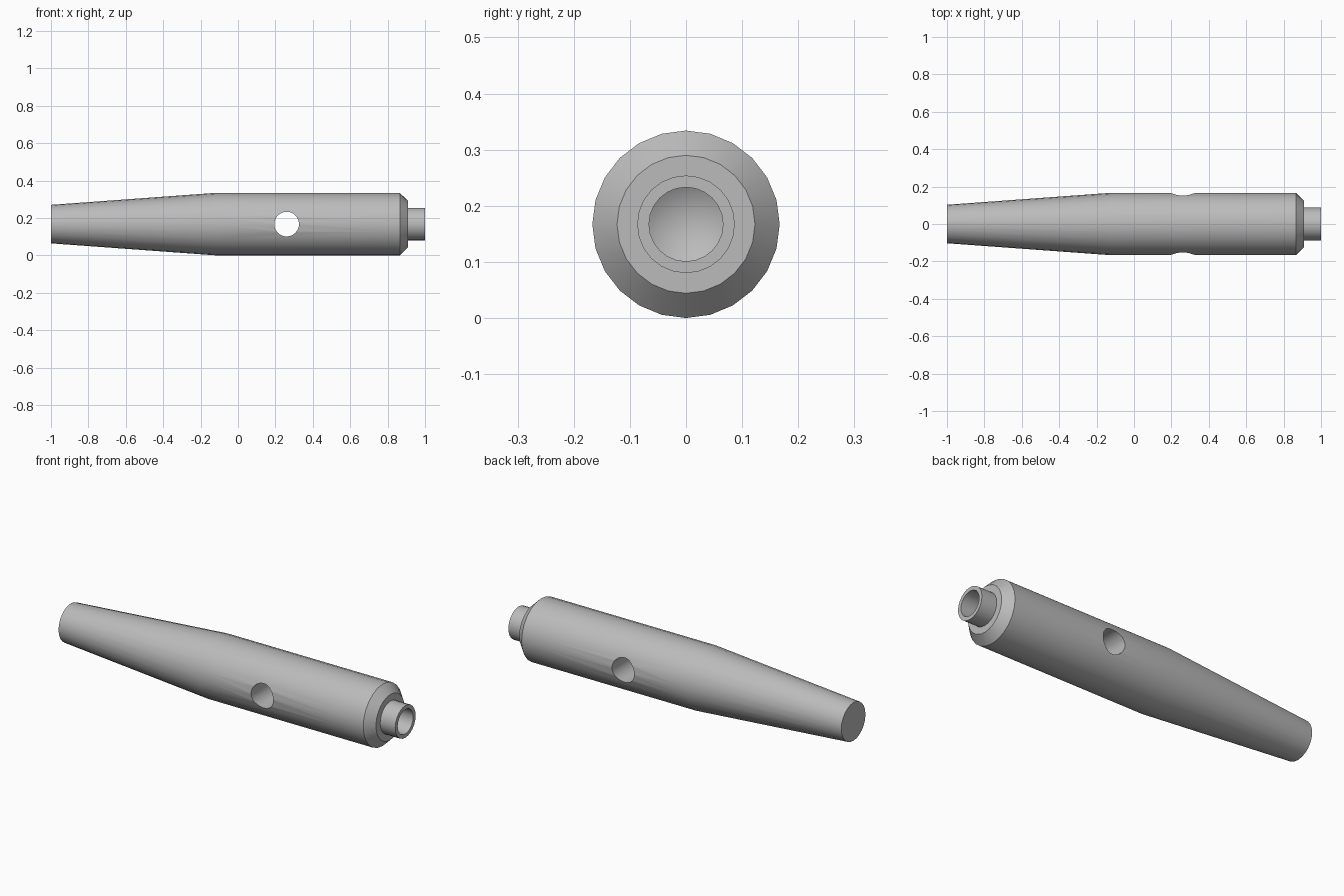
import bpy
import bmesh
import math
from mathutils import Vector

SIDES = 24
AXIS_Z = 0.167

cube = bpy.data.objects.get("Cube")
if cube:
    bpy.data.objects.remove(cube, do_unlink=True)

grey = bpy.data.materials.new("steel grey")
grey.use_nodes = True
colour = (0.5, 0.5, 0.5, 1)
grey.diffuse_color = colour
grey.node_tree.nodes["Principled BSDF"].inputs["Base Color"].default_value = colour


def lathe(name, profile, sides):
    """Spin (x, radius) points around the x axis into a closed solid."""
    bm = bmesh.new()
    verts = [bm.verts.new((x, 0, r)) for x, r in profile]
    edges = [bm.edges.new(pair) for pair in zip(verts, verts[1:])]
    bmesh.ops.spin(bm, geom=verts + edges, cent=(0, 0, 0), axis=(1, 0, 0),
                   angle=math.tau, steps=sides, use_duplicate=False)
    bmesh.ops.remove_doubles(bm, verts=bm.verts, dist=0.0001)
    bmesh.ops.recalc_face_normals(bm, faces=bm.faces)
    mesh = bpy.data.meshes.new(name)
    bm.to_mesh(mesh)
    bm.free()
    mesh.materials.append(grey)
    obj = bpy.data.objects.new(name, mesh)
    bpy.context.collection.objects.link(obj)
    obj.location.z = AXIS_Z
    return obj


# Tapered body, chamfered shoulder, stepped neck and conical-bottomed bore
body = lathe("plug_body", [
    (-1, 0), (-1, 0.103), (-0.12, 0.167), (0.865, 0.167),
    (0.91, 0.123), (0.91, 0.087), (1, 0.087),
    (1, 0.066), (0.75, 0.066), (0.71, 0)], SIDES)

# Cross hole drilled from front to back
drill = lathe("cross_hole_cutter",
              [(-0.3, 0), (-0.3, 0.066), (0.3, 0.066), (0.3, 0)], 32)
drill.location = Vector((0.26, 0, AXIS_Z))
drill.rotation_euler.z = math.pi / 2
drill.hide_render = True

cut = body.modifiers.new("cross_hole", "BOOLEAN")
cut.operation = "DIFFERENCE"
cut.solver = "EXACT"
cut.object = drill
bpy.ops.object.select_all(action="DESELECT")
bpy.context.view_layer.objects.active = body
body.select_set(True)
bpy.ops.object.modifier_apply(modifier=cut.name)
bpy.data.objects.remove(drill, do_unlink=True)

bpy.ops.object.shade_smooth_by_angle(angle=math.radians(30))
